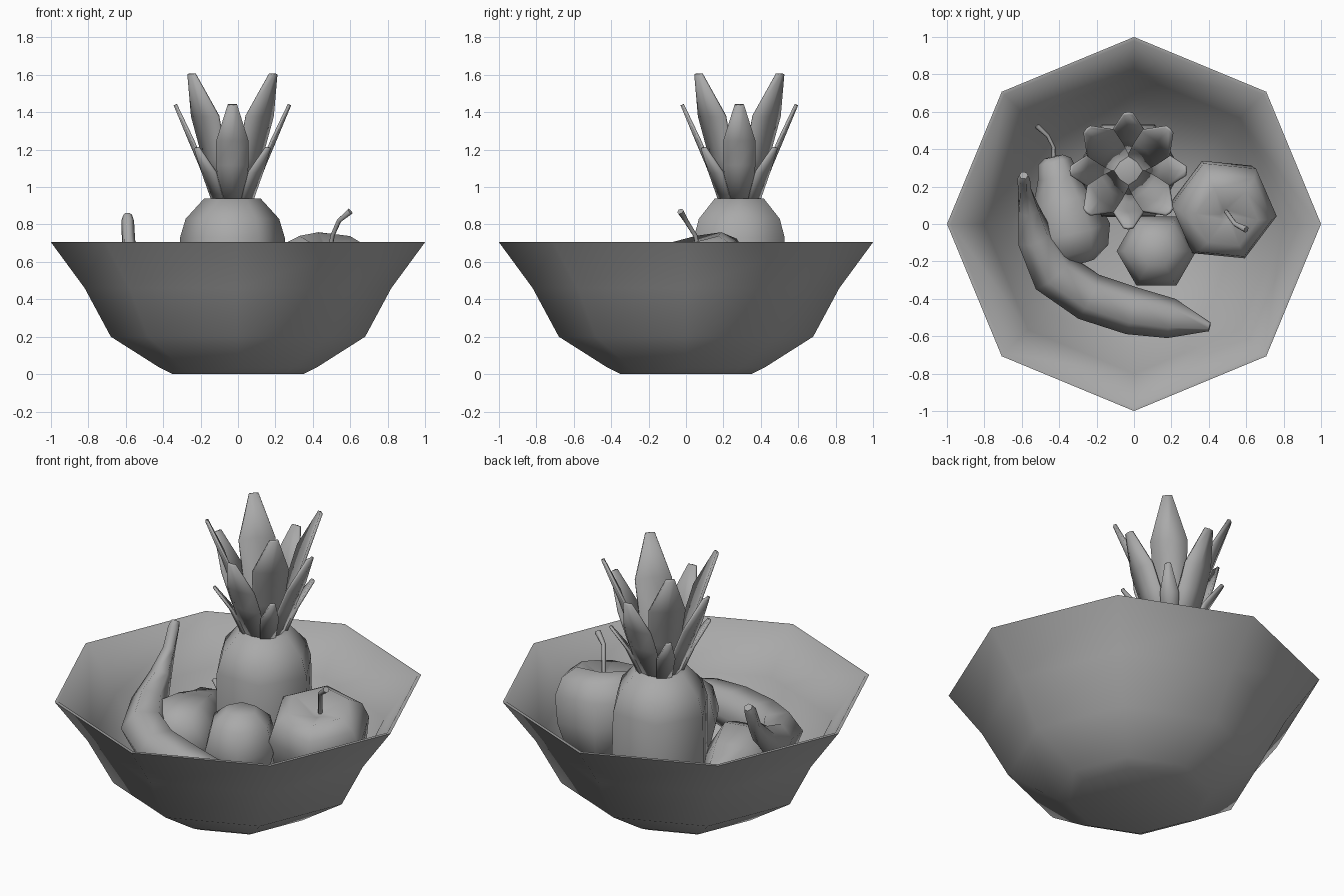
import bpy
import bmesh
import math
from mathutils import Vector

old = bpy.data.objects.get("Cube")
if old:
    bpy.data.objects.remove(old)

grey = bpy.data.materials.new("plain_grey")
grey.use_nodes = True
grey.diffuse_color = (0.4, 0.4, 0.4, 1)
grey.node_tree.nodes["Principled BSDF"].inputs["Base Color"].default_value = grey.diffuse_color


def finish(name, bm, angle):
    bmesh.ops.recalc_face_normals(bm, faces=bm.faces)
    mesh = bpy.data.meshes.new(name)
    bm.to_mesh(mesh)
    bm.free()
    mesh.materials.append(grey)
    obj = bpy.data.objects.new(name, mesh)
    bpy.context.collection.objects.link(obj)
    bpy.ops.object.select_all(action="DESELECT")
    obj.select_set(True)
    bpy.context.view_layer.objects.active = obj
    bpy.ops.object.shade_smooth_by_angle(angle=math.radians(angle))
    return obj


def skin(name, rings, angle=70):
    """Join rings of points into a closed skin with end caps."""
    bm = bmesh.new()
    loops = [[bm.verts.new(p) for p in ring] for ring in rings]
    n = len(loops[0])
    for a, b in zip(loops, loops[1:]):
        for i in range(n):
            j = (i + 1) % n
            bm.faces.new((a[i], a[j], b[j], b[i]))
    bm.faces.new(loops[0])
    bm.faces.new(loops[-1])
    return finish(name, bm, angle)


def ring(centre, u, v, radius, sides, roll=0):
    angles = [math.tau * i / sides + math.radians(roll) for i in range(sides)]
    return [centre + radius * (math.cos(a) * u + math.sin(a) * v) for a in angles]


def lathe(name, base, axis, profile, sides=6, roll=0, angle=70):
    """Turn a (radius, height) profile around an axis."""
    w = Vector(axis).normalized()
    v = w.cross(Vector((1, 0, 0))).normalized()
    u = v.cross(w)
    return skin(name, [ring(Vector(base) + w * h, u, v, r, sides, roll)
                       for r, h in profile], angle)


def tube(name, path, radii, ref, sides=6):
    """Sweep a varying circle along a path."""
    pts = [Vector(p) for p in path]
    rings = []
    for i, p in enumerate(pts):
        t = (pts[min(i + 1, len(pts) - 1)] - pts[max(i - 1, 0)]).normalized()
        u = t.cross(Vector(ref)).normalized()
        rings.append(ring(p, u, t.cross(u), radii[i], sides))
    return skin(name, rings)


def leaf(name, centre, direction, stations):
    """Folded blade: stations are (distance out, height, half width)."""
    d = Vector((math.cos(direction), math.sin(direction), 0))
    side = Vector((-d.y, d.x, 0))
    bm = bmesh.new()
    rows = []
    for out, z, w in stations:
        mid = Vector((centre[0], centre[1], z)) + d * out
        rows.append([bm.verts.new(mid + side * w * s - d * w * 0.2 * (abs(s) - 0.5))
                     for s in (-1, 0, 1)])
    for a, b in zip(rows, rows[1:]):
        for i in range(2):
            bm.faces.new((a[i], a[i + 1], b[i + 1], b[i]))
    obj = finish(name, bm, 35)
    solid = obj.modifiers.new("thickness", "SOLIDIFY")
    solid.thickness = 0.015
    solid.offset = 0


# Eight-sided bowl with a thin wall
lathe("bowl", (0, 0, 0), (0, 0, 1),
      [(0.35, 0), (0.42, 0.035), (0.68, 0.2), (0.82, 0.46), (1, 0.705),
       (0.98, 0.705), (0.8, 0.465), (0.665, 0.215), (0.41, 0.055), (0.34, 0.03)],
      sides=8, angle=60)

# Pineapple body and its crown of leaves
core = (-0.03, 0.285)
lathe("pineapple_body", (*core, 0), (0, 0, 1),
      [(0.15, 0.06), (0.25, 0.13), (0.28, 0.25), (0.285, 0.5),
       (0.28, 0.73), (0.25, 0.83), (0.15, 0.94)])
tiers = {
    "tall": (45, [(0.06, 0.92, 0.06), (0.14, 1.15, 0.085), (0.215, 1.38, 0.1), (0.31, 1.605, 0.025)]),
    "middle": (0, [(0.09, 0.92, 0.065), (0.165, 1.12, 0.085), (0.22, 1.25, 0.085), (0.305, 1.44, 0.025)]),
    "short": (45, [(0.11, 0.92, 0.04), (0.18, 1.08, 0.05), (0.27, 1.21, 0.015)]),
}
for tier, (start, stations) in tiers.items():
    for k in range(4):
        leaf(f"{tier}_leaf_{k + 1}", core, math.radians(start + 90 * k), stations)

# Apple, leaning forward, with a dimple and stem
lathe("apple", (0.475, 0.085, 0.5), (0.1, -0.22, 1),
      [(0.1, -0.27), (0.2, -0.24), (0.265, -0.08), (0.285, 0.07),
       (0.25, 0.17), (0.17, 0.225), (0.03, 0.17)], roll=-7)
tube("apple_stem", [(0.49, 0.07, 0.64), (0.505, 0.05, 0.74), (0.54, 0.0, 0.82), (0.6, -0.03, 0.87)],
     [0.012, 0.012, 0.013, 0.018], (1, 1, 0))

# Orange
lathe("orange", (0.12, -0.145, 0.46), (0, 0, 1),
      [(0.09, -0.21), (0.175, -0.14), (0.213, 0), (0.175, 0.14), (0.09, 0.21)])

# Pear lying on its side, with a stem
lathe("pear", (-0.3, -0.21, 0.36), (-0.13, 0.57, 0.03),
      [(0.09, 0), (0.18, 0.06), (0.215, 0.17), (0.165, 0.35), (0.11, 0.48),
       (0.09, 0.56), (0.05, 0.585)])
tube("pear_stem", [(-0.43, 0.34, 0.38), (-0.43, 0.41, 0.385), (-0.46, 0.47, 0.4), (-0.52, 0.525, 0.415)],
     [0.01, 0.01, 0.01, 0.015], (0, 0, 1))

# Banana curling around the front left of the bowl
tube("banana",
     [(-0.59, 0.26, 0.85), (-0.59, 0.24, 0.82), (-0.585, 0.19, 0.71), (-0.565, 0.08, 0.6),
      (-0.53, -0.07, 0.51), (-0.43, -0.26, 0.45), (-0.24, -0.39, 0.42), (-0.01, -0.465, 0.41),
      (0.2, -0.505, 0.41), (0.405, -0.55, 0.43)],
     [0.024, 0.034, 0.036, 0.062, 0.1, 0.13, 0.13, 0.128, 0.107, 0.024], (1, 1, 0.7))
